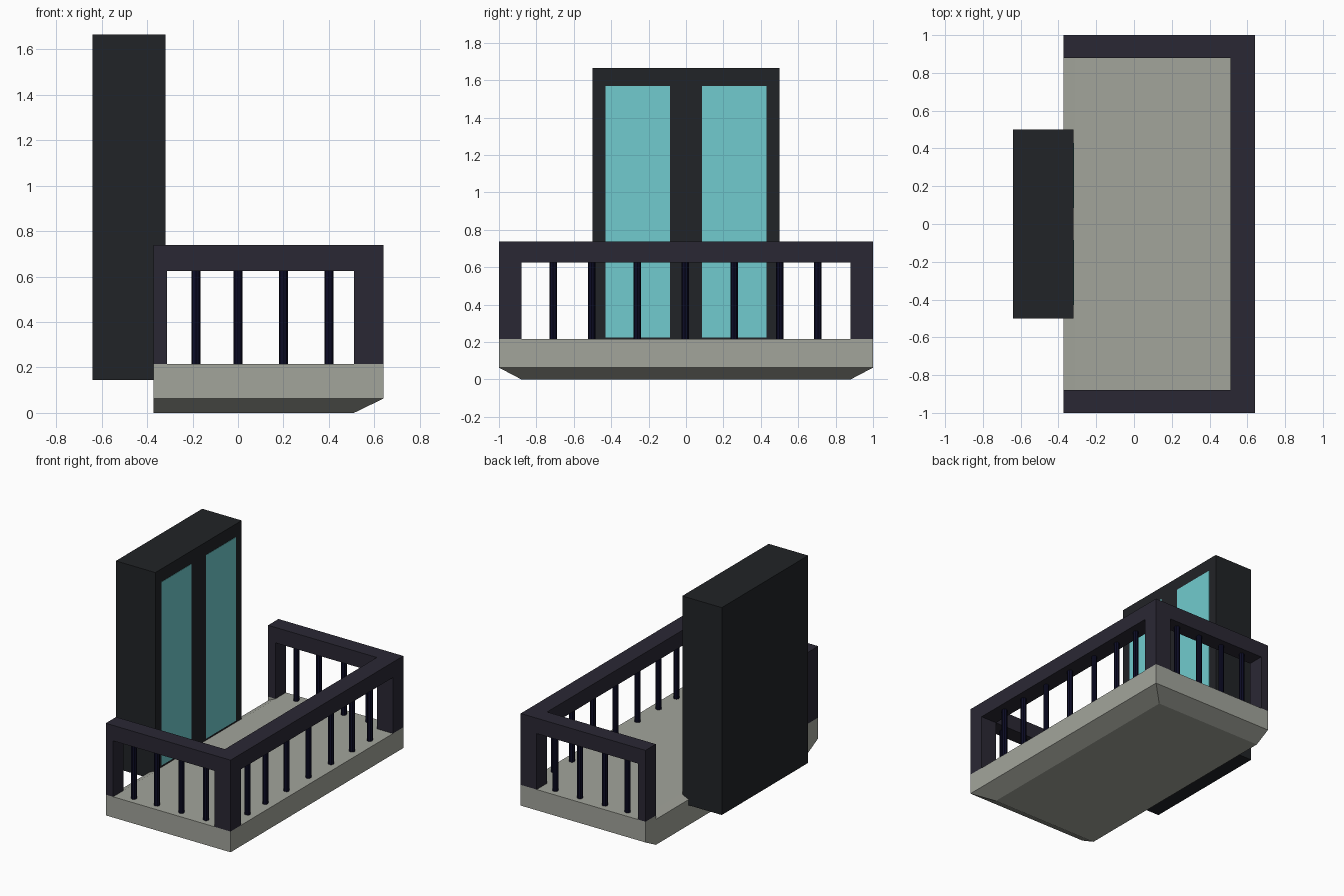
import bpy, bmesh, math
from mathutils import Vector

if "Cube" in bpy.data.objects:
    bpy.data.objects.remove(bpy.data.objects["Cube"])


def material(name, rgb):
    m = bpy.data.materials.new(name)
    m.diffuse_color = [(c / 255) ** 2.2 for c in rgb] + [1]
    m.use_nodes = True
    m.node_tree.nodes["Principled BSDF"].inputs["Base Color"].default_value = m.diffuse_color
    return m


STONE = material("stone", (161, 163, 154))
RAIL = material("rail", (46, 44, 55))
BAR = material("bar", (20, 20, 42))
FRAME = material("frame", (38, 40, 43))
GLASS = material("glass", (112, 202, 205))


def finish(name, bm, mat):
    bmesh.ops.recalc_face_normals(bm, faces=bm.faces)
    me = bpy.data.meshes.new(name)
    bm.to_mesh(me)
    bm.free()
    ob = bpy.data.objects.new(name, me)
    bpy.context.collection.objects.link(ob)
    if mat:
        me.materials.append(mat)
    return ob


def prism(name, outline, depth, mat):
    """Extrude a flat outline of 3D points along a vector."""
    bm = bmesh.new()
    face = bm.faces.new([bm.verts.new(p) for p in outline])
    new = bmesh.ops.extrude_face_region(bm, geom=[face])["geom"]
    verts = [g for g in new if isinstance(g, bmesh.types.BMVert)]
    bmesh.ops.translate(bm, verts=verts, vec=Vector(depth))
    if not any(len(e.link_faces) == 1 for e in face.edges):
        pass
    else:
        bm.faces.new(list(face.verts))
    return finish(name, bm, mat)


def box(name, x0, x1, y0, y1, z0, z1, mat=None):
    return prism(name, [(x0, y0, z0), (x1, y0, z0), (x1, y1, z0), (x0, y1, z0)],
                 (0, 0, z1 - z0), mat)


def cut(target, cutter):
    mod = target.modifiers.new("cut", "BOOLEAN")
    mod.operation = "DIFFERENCE"
    mod.solver = "EXACT"
    mod.object = cutter
    cutter.hide_render = True
    cutter.hide_viewport = True
    cutter.display_type = "WIRE"


# floor slab, tapered underneath on three sides
bm = bmesh.new()
rings = []
for x1, y, z in ((0.51, 0.88, 0), (0.64, 1, 0.063), (0.64, 1, 0.215)):
    rings.append([bm.verts.new(p) for p in
                  ((-0.372, -y, z), (x1, -y, z), (x1, y, z), (-0.372, y, z))])
bm.faces.new(rings[0])
bm.faces.new(rings[2])
for a, b in zip(rings, rings[1:]):
    for i in range(4):
        j = (i + 1) % 4
        bm.faces.new((a[i], a[j], b[j], b[i]))
slab = finish("floor_slab", bm, STONE)

# sloped threshold along the back edge between the end posts
slope = prism("threshold_cutter",
              [(-0.432, -0.88, 0.159), (-0.312, -0.88, 0.215),
               (-0.312, -0.88, 0.3), (-0.432, -0.88, 0.3)], (0, 1.76, 0), None)
cut(slab, slope)

# railing frame: U-shaped wall with openings cut through
rail = prism("railing_frame",
             [(-0.372, -1, 0.215), (0.64, -1, 0.215), (0.64, 1, 0.215), (-0.372, 1, 0.215),
              (-0.372, 0.88, 0.215), (0.51, 0.88, 0.215),
              (0.51, -0.88, 0.215), (-0.372, -0.88, 0.215)], (0, 0, 0.523), RAIL)
cut(rail, box("side_opening_cutter", -0.312, 0.51, -1.2, 1.2, 0.1, 0.625))
cut(rail, box("front_opening_cutter", 0.4, 0.8, -0.88, 0.88, 0.1, 0.625))

# balusters
spots = [(x, s * 0.94) for s in (-1, 1) for x in (-0.185, 0, 0.2, 0.4)]
spots += [(0.575, y) for y in (-0.71, -0.505, -0.26, -0.005, 0.257, 0.5, 0.705)]
for n, (x, y) in enumerate(spots, 1):
    ring = [(x + 0.02 * math.cos(k * math.pi / 4), y + 0.02 * math.sin(k * math.pi / 4), 0.21)
            for k in range(8)]
    prism(f"baluster_{n}", ring, (0, 0, 0.42), BAR)

# door block and its two glass panes
box("door_frame", -0.64, -0.32, -0.5, 0.5, 0.145, 1.665, FRAME)
for side, y0, y1 in (("left", -0.43, -0.085), ("right", 0.085, 0.43)):
    box(f"door_glass_{side}", -0.33, -0.318, y0, y1, 0.225, 1.57, GLASS)
